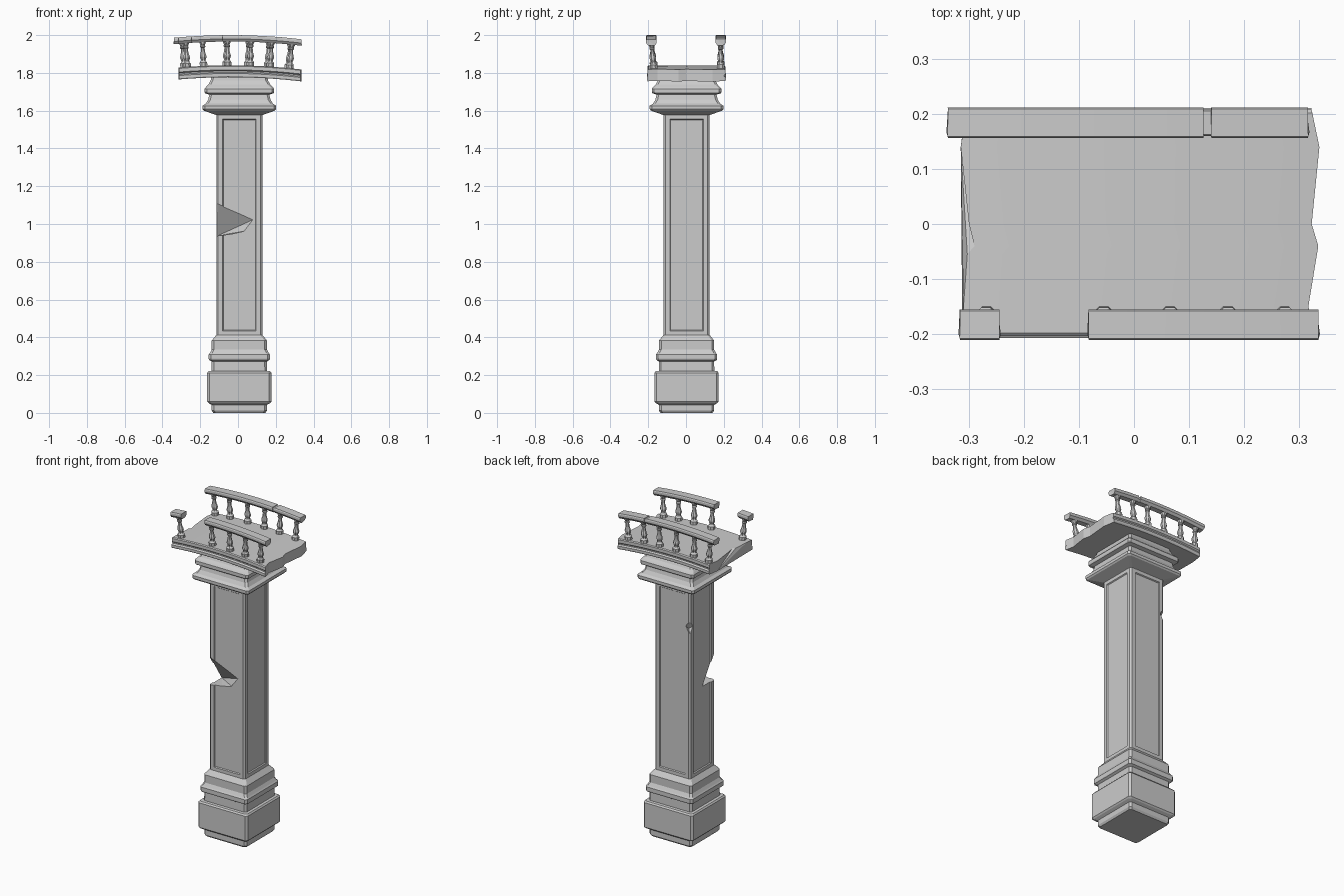
import bpy, bmesh, math
from mathutils import Vector, Matrix

if "Cube" in bpy.data.objects:
    bpy.data.objects.remove(bpy.data.objects["Cube"])

CX, CY = 0.007, 0.003          # column axis


def finish(bm, name):
    bmesh.ops.recalc_face_normals(bm, faces=bm.faces)
    me = bpy.data.meshes.new(name)
    bm.to_mesh(me)
    bm.free()
    ob = bpy.data.objects.new(name, me)
    bpy.context.collection.objects.link(ob)
    return ob


def loft(bm, rings):
    rows = [[bm.verts.new(p) for p in r] for r in rings]
    n = len(rows[0])
    for a, b in zip(rows, rows[1:]):
        for i in range(n):
            j = (i + 1) % n
            bm.faces.new((a[i], a[j], b[j], b[i]))
    caps = [bm.faces.new(rows[0]), bm.faces.new(rows[-1])]
    return caps


def square_ring(h, z, c=0.012):
    pts = [(h, -h + c), (h, h - c), (h - c, h), (-h + c, h),
           (-h, h - c), (-h, -h + c), (-h + c, -h), (h - c, -h)]
    return [(x + CX, y + CY, z) for x, y in pts]


def moulding(name, profile):
    bm = bmesh.new()
    loft(bm, [square_ring(h, z) for h, z in profile])
    return finish(bm, name)


# pedestal and capital mouldings
moulding("pedestal", [(.138, 0), (.146, .012), (.146, .042), (.163, .052), (.17, .06),
                      (.17, .212), (.163, .221), (.147, .223), (.146, .272), (.16, .28),
                      (.162, .287), (.162, .309), (.156, .317), (.146, .335),
                      (.146, .383), (.123, .412), (.115, .415)])
moulding("capital", [(.115, 1.57), (.123, 1.577), (.188, 1.6), (.195, 1.608), (.195, 1.626),
                     (.178, 1.637), (.165, 1.658), (.159, 1.685), (.181, 1.692),
                     (.184, 1.698), (.184, 1.716), (.176, 1.726), (.164, 1.738),
                     (.152, 1.76), (.146, 1.79)])

# shaft with recessed panels
bm = bmesh.new()
loft(bm, [square_ring(.122, .41, .01), square_ring(.122, 1.578, .01)])
bm.normal_update()
bmesh.ops.recalc_face_normals(bm, faces=bm.faces)
sides = [f for f in bm.faces if abs(f.normal.z) < .1 and f.calc_area() > .1]
bmesh.ops.inset_individual(bm, faces=sides, thickness=.033, depth=0)
bmesh.ops.inset_individual(bm, faces=sides, thickness=.006, depth=-.006)
shaft = finish(bm, "shaft")


# chips knocked out of the shaft
def chip(name, pts):
    bm = bmesh.new()
    for p in pts:
        bm.verts.new(p)
    res = bmesh.ops.convex_hull(bm, input=bm.verts)
    junk = [v for v in res["geom_interior"] if isinstance(v, bmesh.types.BMVert)]
    bmesh.ops.delete(bm, geom=junk, context='VERTS')
    ob = finish(bm, name)
    ob.hide_render = True
    ob.hide_set(True)
    m = shaft.modifiers.new(name, 'BOOLEAN')
    m.operation, m.solver, m.object = 'DIFFERENCE', 'EXACT', ob


chip("large_chip_cutter", [(-.112, -.116, 1.11), (.078, -.112, 1.022), (.032, -.109, .962),
                           (-.09, -.094, .945), (-.107, -.005, .938), (-.2, -.2, 1.11),
                           (.08, -.2, 1.022), (.03, -.2, .955), (-.2, -.2, .925),
                           (-.2, 0, .93)])
chip("small_chip_cutter", [(-.108, .118, 1.385), (-.085, .13, 1.36), (-.092, .105, 1.335),
                           (-.12, .098, 1.355), (-.112, .122, 1.31), (-.16, .17, 1.39),
                           (-.16, .17, 1.31)])


# arched bridge: every long part follows this drop
def drop(x):
    return -.156 * (x + .04) ** 2


def lerp_table(table, y):
    if y <= table[0][0]:
        return table[0][1]
    for (y0, x0), (y1, x1) in zip(table, table[1:]):
        if y <= y1:
            return x0 + (x1 - x0) * (y - y0) / (y1 - y0)
    return table[-1][1]


def sweep(name, ring, left, right, n=8):
    bm = bmesh.new()
    rings = []
    for i in range(n + 1):
        t = i / n
        row = []
        for y, z in ring:
            x = lerp_table(left, y) * (1 - t) + lerp_table(right, y) * t
            row.append((x, y, z + drop(x)))
        rings.append(row)
    bmesh.ops.triangulate(bm, faces=loft(bm, rings))
    return finish(bm, name)


# deck with grooved edges and broken ends
inner = [-.15, -.055, -.04, 0, .14]
edge = [(.198, 1.84), (.204, 1.835), (.204, 1.816), (.197, 1.81), (.197, 1.803),
        (.207, 1.797), (.207, 1.783), (.203, 1.777)]
deck = ([(y, 1.84) for y in inner] + [(y + .004, z) for y, z in edge]
        + [(y, 1.777) for y in reversed(inner)] + [(-y, z) for y, z in reversed(edge)])
sweep("deck", deck,
      [(-.2, -.312), (-.15, -.31), (-.055, -.303), (-.04, -.29), (0, -.3), (.14, -.315), (.2, -.306)],
      [(-.2, .33), (-.15, .317), (-.04, .335), (0, .323), (.14, .337), (.212, .322)], 10)


# handrails
def rail_ring(yc, s=1.0, dz=0):
    prof = [(-.025, 2.0), (.025, 2.0), (.028, 1.994), (.028, 1.98), (.017, 1.966),
            (-.017, 1.966), (-.028, 1.98), (-.028, 1.994)]
    return [(yc + y * s, 1.983 + (z - 1.983) * s + dz) for y, z in prof]


def ragged(yc, x, amp):
    return [(yc - .028, x), (yc - .017, x + amp), (yc + .01, x - amp), (yc + .028, x + amp * .3)]


def rail(name, yc, x0, x1, s=1.0, dz=0):
    sweep(name, rail_ring(yc, s, dz), ragged(yc, x0, -.003), ragged(yc, x1, .003),
          max(1, round((x1 - x0) / .07)))


rail("back_rail_long", .184, -.338, .126)
rail("back_rail_crack", .184, .11, .16, .86, -.002)
rail("back_rail_short", .184, .141, .316)
rail("front_rail_stub", -.183, -.316, -.245)
rail("front_rail_long", -.183, -.082, .335)

# turned balusters
turned = [(.02, 0), (.02, .022), (.013, .03), (.012, .036), (.017, .05), (.017, .058),
          (.011, .08), (.0095, .1), (.014, .104), (.014, .11), (.011, .114),
          (.016, .124), (.019, .138)]


def baluster(name, x, y0, y1):
    bm = bmesh.new()
    zb = 1.836 + drop(x)
    lean = .312 * (x + .04)
    rings = []
    for r, z in turned:
        r /= math.cos(math.pi / 8)
        rings.append([(x + lean * z + r * math.cos(a), y0 + (y1 - y0) * z / .138 + r * math.sin(a), zb + z)
                      for a in ((i + .5) * math.pi / 4 for i in range(8))])
    loft(bm, rings)
    finish(bm, name)


for i, x in enumerate([-.285, -.182, -.062, .052, .156, .265]):
    baluster(f"back_baluster_{i}", x, .184, .183)
for i, x in enumerate([-.268, -.055, .065, .17, .273]):
    baluster(f"front_baluster_{i}", x, -.17, -.183)
